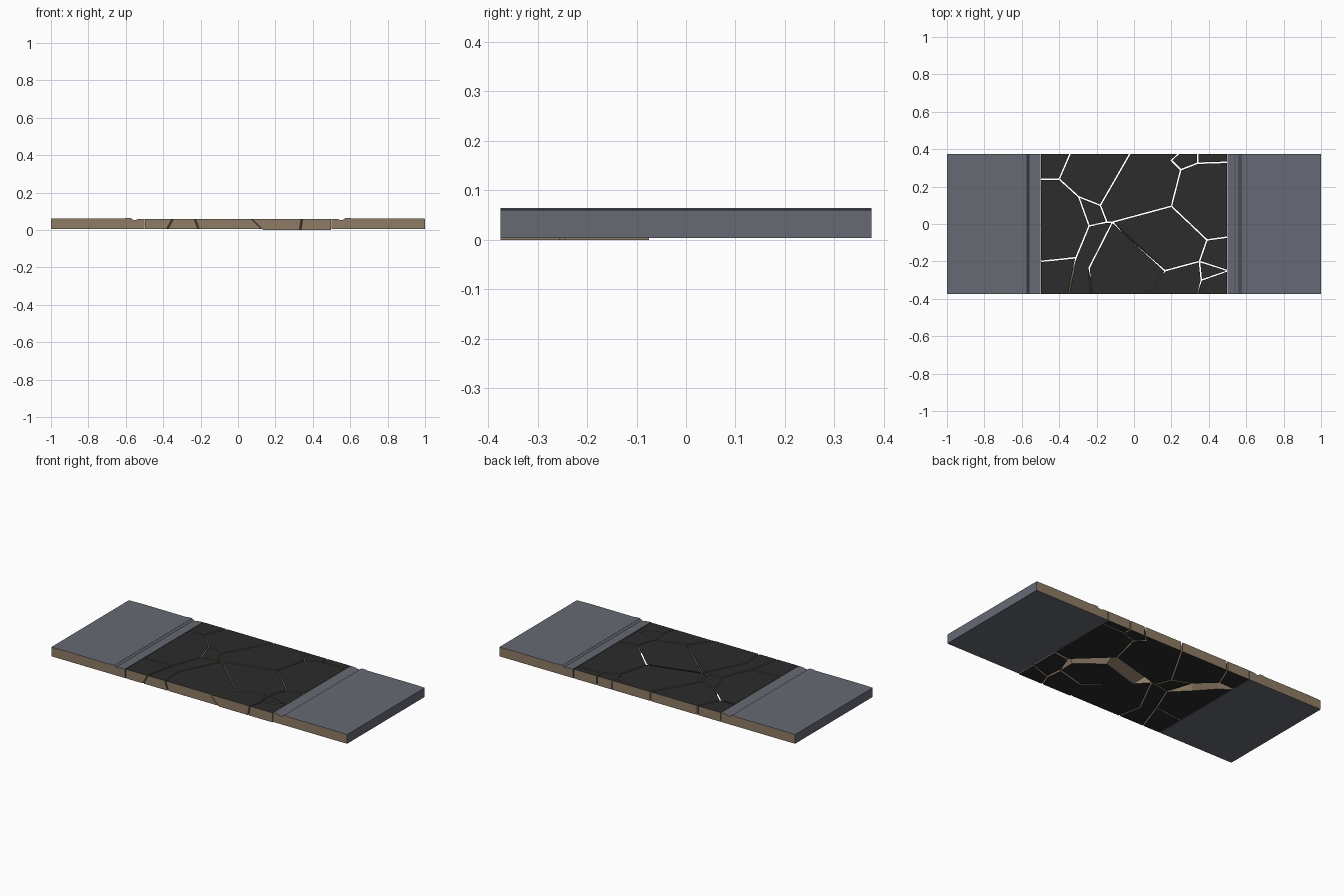
import bpy, bmesh
from mathutils import Vector

if "Cube" in bpy.data.objects:
    bpy.data.objects.remove(bpy.data.objects["Cube"])

HY, Z0, Z1 = 0.375, 0.004, 0.06


def material(name, rgb):
    m = bpy.data.materials.new(name)
    m.diffuse_color = (*rgb, 1)
    m.use_nodes = True
    m.node_tree.nodes["Principled BSDF"].inputs["Base Color"].default_value = m.diffuse_color
    return m


GREY = material("concrete grey", (0.135, 0.143, 0.175))
BROWN = material("earth brown", (0.27, 0.2, 0.13))
BLACK = material("asphalt black", (0.025, 0.025, 0.025))


def prism(name, bottom, top, mats, is_side):
    """Loft between two rings; is_side(normal) picks the second material."""
    bm = bmesh.new()
    a = [bm.verts.new(p) for p in bottom]
    b = [bm.verts.new(p) for p in top]
    n = len(a)
    bm.faces.new(a)
    bm.faces.new(b)
    for i in range(n):
        j = (i + 1) % n
        bm.faces.new((a[i], a[j], b[j], b[i]))
    bmesh.ops.recalc_face_normals(bm, faces=bm.faces)
    for f in bm.faces:
        f.normal_update()
        f.material_index = int(is_side(f.normal))
    me = bpy.data.meshes.new(name)
    bm.to_mesh(me)
    bm.free()
    for m in mats:
        me.materials.append(m)
    ob = bpy.data.objects.new(name, me)
    bpy.context.collection.objects.link(ob)


# End slabs: kerb profile extruded along y
profile = [(0.5, Z0), (1, Z0), (1, 0.06), (0.9, 0.062), (0.61, 0.061), (0.6, 0.064),
           (0.572, 0.064), (0.562, 0.054), (0.545, 0.054), (0.535, 0.058), (0.5, 0.06)]
for side, label in ((-1, "left"), (1, "right")):
    prism(label + "_end_slab",
          [(side * x, -HY, z) for x, z in profile], [(side * x, HY, z) for x, z in profile],
          (GREY, BROWN), lambda n: abs(n.y) > 0.9)

# Crack junctions of the broken middle section
P = [(-.5, .375), (-.34, .375), (-.40, .24), (-.5, .24), (-.295, .145), (-.18, .10),
     (-.02, .375), (-.145, .01), (-.24, -.01), (-.31, -.18), (-.5, -.2), (-.115, .01),
     (.2, .095), (.25, .29), (.2, .34), (.24, .375), (.34, .325), (.5, .33),
     (.5, .375), (.39, -.085), (.5, -.07), (.35, -.2), (.165, -.25), (.07, -.375),
     (-.24, -.235), (-.23, -.375), (-.35, -.375), (-.5, -.375), (.5, -.25), (.34, -.375),
     (.5, -.375), (.36, -.3), (.34, .375)]
CELLS = [(0, 3, 2, 1), (1, 2, 4, 5, 6), (2, 3, 10, 9, 8, 4), (4, 8, 7, 5),
         (5, 7, 11, 12, 13, 14, 15, 6), (15, 14, 13, 16, 32), (16, 17, 18, 32),
         (13, 12, 19, 20, 17, 16), (11, 22, 21, 19, 12), (19, 21, 28, 20),
         (21, 22, 23, 29, 31), (21, 31, 28), (31, 29, 30, 28), (11, 24, 25, 23, 22),
         (10, 27, 26, 9), (9, 26, 25, 24, 11, 7, 8)]
# Slanted cracks: bottom ring shifts, shared or for a single undercut chunk
LEAN = {26: (-.03, 0), 25: (.02, 0), 23: (.06, 0), 29: (-.01, 0)}
UNDERCUT = {(2, 2): (-.03, -.05), (2, 4): (-.04, -.06),
            (8, 11): (.06, -.07), (8, 12): (0, -.08), (8, 19): (-.04, -.02)}


def inset(pts, d):
    out = []
    n = len(pts)
    area = sum(pts[i - 1].cross(pts[i]) for i in range(n))
    s = 1 if area > 0 else -1
    for i, p in enumerate(pts):
        e1, e2 = (p - pts[i - 1]).normalized(), (pts[(i + 1) % n] - p).normalized()
        n1, n2 = Vector((-e1.y, e1.x)) * s, Vector((-e2.y, e2.x)) * s
        q = p + (n1 + n2) * d / max(0.4, 1 + n1.dot(n2))
        if abs(p.y) > HY - 1e-4:            # outer edge stays flush
            q.y = p.y
        out.append(q)
    return out


# Broken road chunks
for c, cell in enumerate(CELLS):
    top = [Vector(P[i]) for i in cell]
    low = [Vector(P[i]) + Vector(LEAN.get(i, (0, 0))) + Vector(UNDERCUT.get((c, i), (0, 0)))
           for i in cell]
    drop = 0.004 if c in (9, 10, 12) else 0.0
    prism("road_chunk_%02d" % (c + 1),
          [(p.x, p.y, Z0 - drop) for p in inset(low, 0.004)],
          [(p.x, p.y, Z1 - drop / 2) for p in inset(top, 0.004)],
          (BLACK, BROWN), lambda n: abs(n.z) < 0.9)
